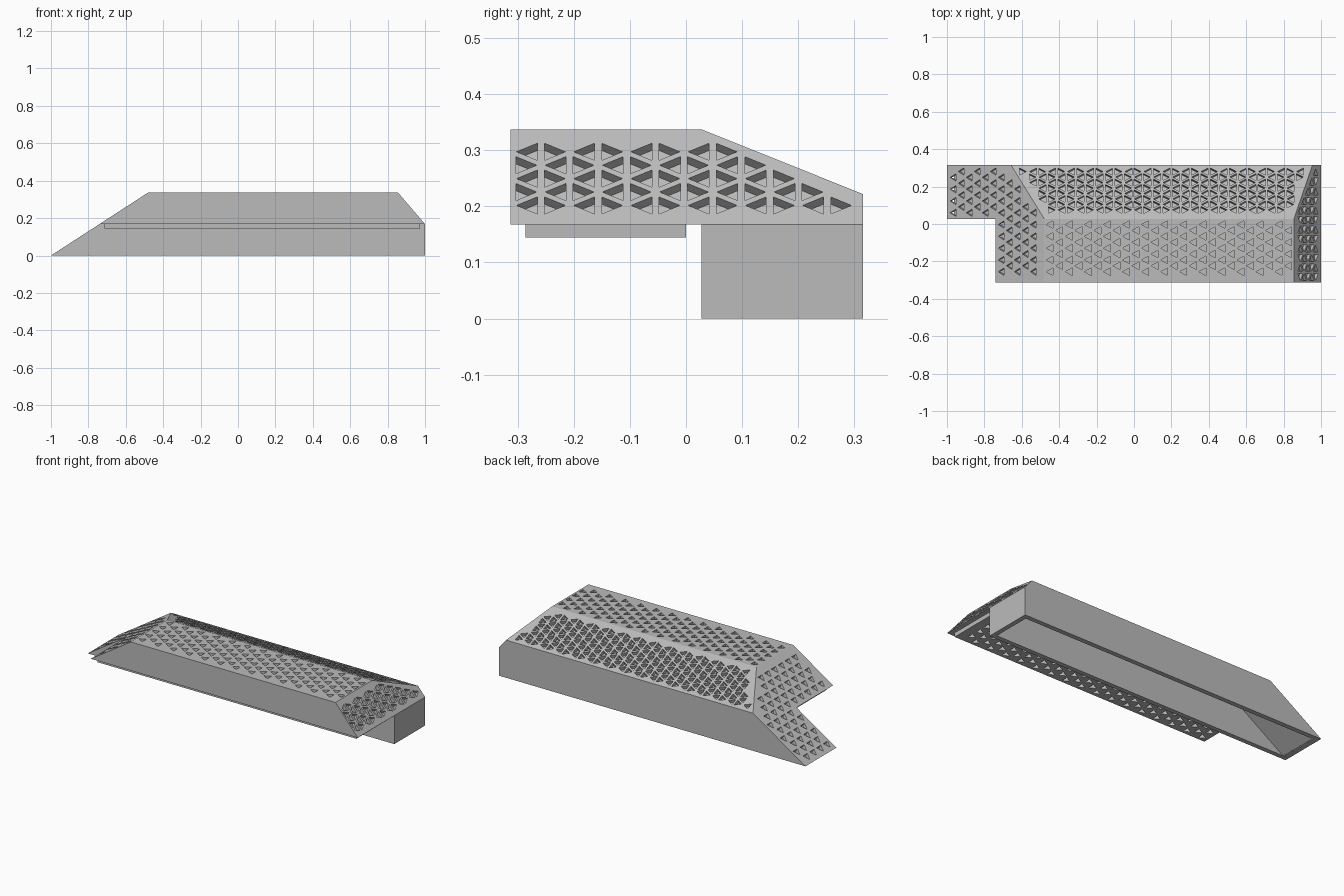
import bpy
import bmesh
from mathutils import Vector

if "Cube" in bpy.data.objects:
    bpy.data.objects.remove(bpy.data.objects["Cube"])

# Main dimensions
FRONT, STEP, BACK = -0.313, 0.028, 0.315
MID, TOP, REAR = 0.168, 0.337, 0.222
RAMP = 0.648           # rise of the end ramp
DEPTH = 0.02           # pocket depth

grey = bpy.data.materials.new("plain grey")
grey.use_nodes = True
grey.diffuse_color = (0.5, 0.5, 0.5, 1)
grey.node_tree.nodes["Principled BSDF"].inputs["Base Color"].default_value = (0.5, 0.5, 0.5, 1)


def ramp_x(z):
    return z / RAMP - 1


def prism(bm, points, offset):
    """Closed solid: a polygon swept along an offset."""
    offset = Vector(offset)
    low = [bm.verts.new(p) for p in points]
    high = [bm.verts.new(Vector(p) + offset) for p in points]
    faces = [bm.faces.new(low), bm.faces.new(high)]
    for i in range(len(low)):
        j = (i + 1) % len(low)
        faces.append(bm.faces.new((low[i], low[j], high[j], high[i])))
    bmesh.ops.recalc_face_normals(bm, faces=faces)


def profile(bm, outline, y0, y1):
    prism(bm, [(x, y0, z) for x, z in outline], (0, y1 - y0, 0))


def make(name, bm):
    mesh = bpy.data.meshes.new(name)
    bm.to_mesh(mesh)
    bm.free()
    mesh.materials.append(grey)
    obj = bpy.data.objects.new(name, mesh)
    bpy.context.scene.collection.objects.link(obj)
    return obj


def cut(obj, bm):
    """Subtract a bmesh from an object and bake the result."""
    cutter = make("cutter", bm)
    cutter.hide_render = True
    mod = obj.modifiers.new("cut", "BOOLEAN")
    mod.operation = "DIFFERENCE"
    mod.solver = "EXACT"
    mod.object = cutter
    graph = bpy.context.evaluated_depsgraph_get()
    mesh = bpy.data.meshes.new_from_object(obj.evaluated_get(graph))
    obj.modifiers.clear()
    obj.data = mesh
    bpy.data.objects.remove(cutter)


def pockets(bm, corners, start, u, v, paired=False, keep=None):
    """Staggered triangular pockets pointing along -u, inside a convex face."""
    u, v, start = Vector(u).normalized(), Vector(v).normalized(), Vector(start)
    n = u.cross(v)
    flat = [Vector(((Vector(c) - start).dot(u), (Vector(c) - start).dot(v))) for c in corners]
    sides = [(flat[i - 1], flat[i]) for i in range(len(flat))]
    turn = 1 if sum(a.cross(b) for a, b in sides) > 0 else -1

    def inside(p):
        return all(turn * (b - a).cross(p - a) / (b - a).length > 0.01 for a, b in sides)

    for i in range(-40, 41):
        for j in range(-12, 13):
            for flip in ((1, -1) if paired else (1,)):
                cu = i * 0.051 + (0.049 if flip < 0 else 0)
                cv = (j + (i % 2) / 2) * 0.063
                tri = [Vector((cu - 0.019 * flip, cv)),
                       Vector((cu + 0.018 * flip, cv - 0.02)),
                       Vector((cu + 0.018 * flip, cv + 0.02))]
                world = [start + u * p.x + v * p.y for p in tri]
                if all(map(inside, tri)) and (keep is None or all(map(keep, world))):
                    prism(bm, [w + n * 0.005 for w in world], -n * (DEPTH + 0.005))


# Body: long block with sloped ends, sloped rear roof and stepped underside
left, right = ramp_x(TOP), 0.855
bm = bmesh.new()
profile(bm, [(-1, 0), (left, TOP), (right, TOP), (1, MID), (1, 0)], FRONT, BACK)
roof_dir = Vector((0, BACK - STEP, REAR - TOP))
cuts = bmesh.ops.bisect_plane(bm, geom=bm.verts[:] + bm.edges[:] + bm.faces[:],
                              plane_co=(0, STEP, TOP),
                              plane_no=(0, -roof_dir.z, roof_dir.y), clear_outer=True)
rim = [e for e in bm.edges if e.is_boundary]
bmesh.ops.holes_fill(bm, edges=rim, sides=0)
bmesh.ops.recalc_face_normals(bm, faces=bm.faces)
body = make("body", bm)

# Clearance under the front half
bm = bmesh.new()
profile(bm, [(-1.2, -0.1), (1.2, -0.1), (1.2, MID), (-1.2, MID)], FRONT - 0.1, STEP)
cut(body, bm)

# Hollow opening in the underside of the rear half
bm = bmesh.new()
inner = 0.04
profile(bm, [(ramp_x(-0.02) + inner, -0.02), (ramp_x(0.175) + inner, 0.175),
             (0.973, 0.175), (0.973, -0.02)], STEP + 0.027, BACK - 0.028)
cut(body, bm)

# Triangular pockets on roof, rear roof, ramp and end slope
bm = bmesh.new()
rear_left = ramp_x(REAR)
rear_right = right + (1 - right) * (TOP - REAR) / (TOP - MID)
pockets(bm, [(left, FRONT, TOP), (right, FRONT, TOP), (right, STEP, TOP), (left, STEP, TOP)],
        (-0.45, -0.003, TOP), (1, 0, 0), (0, 1, 0))
pockets(bm, [(left, STEP, TOP), (right, STEP, TOP), (rear_right, BACK, REAR), (rear_left, BACK, REAR)],
        Vector((-0.54, STEP, TOP)) + roof_dir * 0.88, (1, 0, 0), roof_dir, paired=True)
pockets(bm, [(-1, FRONT, 0), (left, FRONT, TOP), (left, STEP, TOP), (rear_left, BACK, REAR), (-1, BACK, 0)],
        (-0.967, -0.003, 0.033 * RAMP), (1, 0, RAMP), (0, 1, 0),
        keep=lambda p: p.y > STEP + 0.01 or p.x > ramp_x(MID) + 0.01)
end_dir = Vector((right - 1, 0, TOP - MID))
pockets(bm, [(1, FRONT, MID), (right, FRONT, TOP), (right, STEP, TOP), (rear_right, BACK, REAR), (1, BACK, MID)],
        Vector((1, -0.283, MID)) + end_dir * 0.765, (0, 1, 0), end_dir, paired=True)
cut(body, bm)

# Raised plate under the front half, with pockets in its underside
x0, x1, y0, y1, z0 = -0.715, 0.972, -0.286, 0.0, 0.144
bm = bmesh.new()
profile(bm, [(x0, z0), (x1, z0), (x1, MID), (x0, MID)], y0, y1)
plate = make("under_plate", bm)
bm = bmesh.new()
pockets(bm, [(x0, y0, z0), (x1, y0, z0), (x1, y1, z0), (x0, y1, z0)],
        (-0.68, -0.255, z0), (1, 0, 0), (0, -1, 0))
cut(plate, bm)
